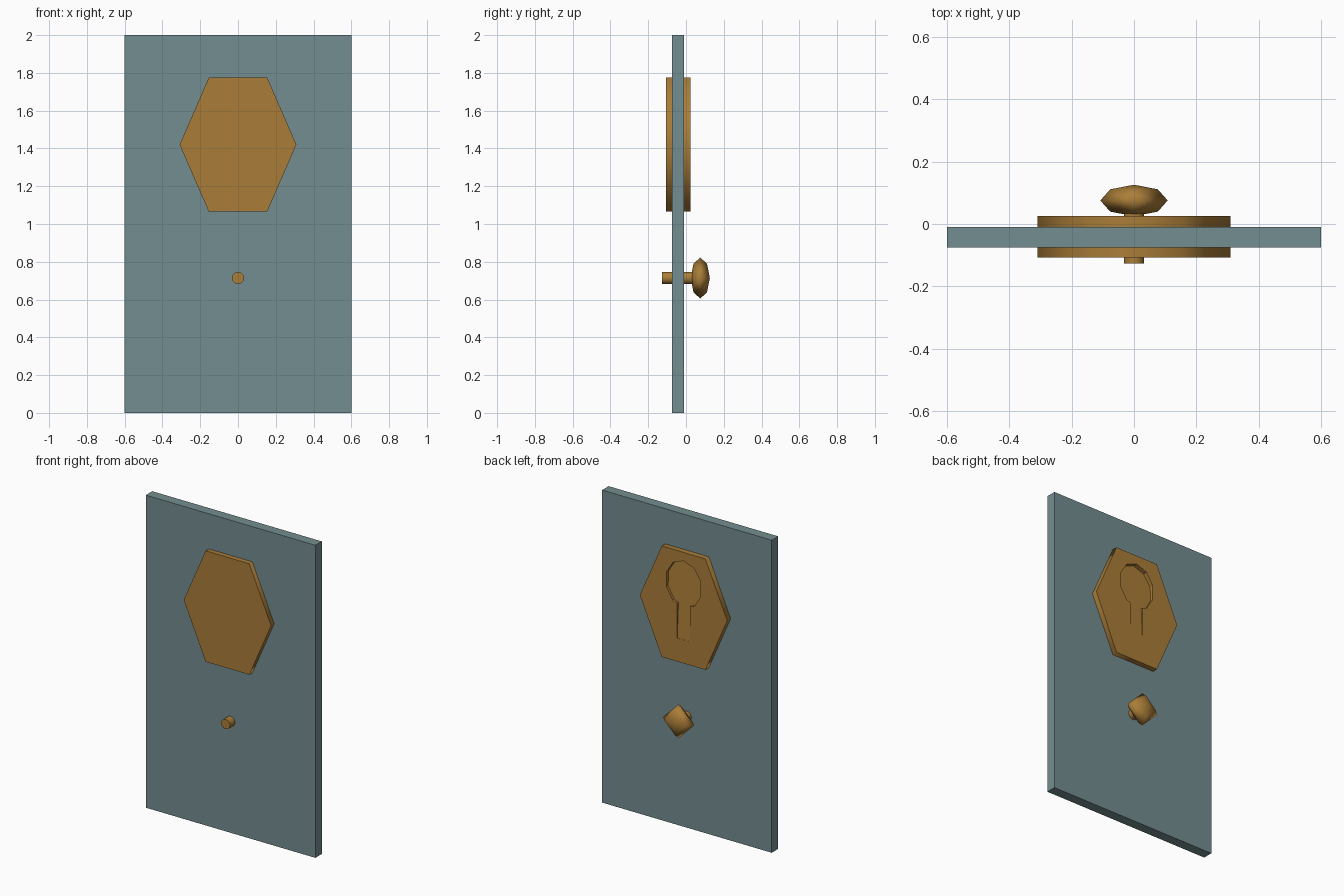
import bpy, bmesh, math
from mathutils import Matrix

if "Cube" in bpy.data.objects:
    bpy.data.objects.remove(bpy.data.objects["Cube"])


def material(name, rgb):
    m = bpy.data.materials.new(name)
    m.diffuse_color = (*rgb, 1)
    m.use_nodes = True
    m.node_tree.nodes["Principled BSDF"].inputs["Base Color"].default_value = m.diffuse_color
    return m


slate = material("slate_blue", (0.175, 0.27, 0.28))
brass = material("brass", (0.40, 0.205, 0.04))


def finish(name, bm, mat, smooth=None):
    bmesh.ops.recalc_face_normals(bm, faces=bm.faces)
    me = bpy.data.meshes.new(name)
    bm.to_mesh(me)
    bm.free()
    me.materials.append(mat)
    ob = bpy.data.objects.new(name, me)
    bpy.context.collection.objects.link(ob)
    if smooth:
        bpy.ops.object.select_all(action='DESELECT')
        bpy.context.view_layer.objects.active = ob
        ob.select_set(True)
        bpy.ops.object.shade_smooth_by_angle(angle=math.radians(smooth))
    return ob


def prism(name, outline, front, back, mat, smooth=None):
    """Extrude an x-z outline along y; front is a function of z."""
    bm = bmesh.new()
    a = [bm.verts.new((x, front(z), z)) for x, z in outline]
    b = [bm.verts.new((x, back, z)) for x, z in outline]
    bm.faces.new(a)
    bm.faces.new(b[::-1])
    n = len(a)
    for i in range(n):
        j = (i + 1) % n
        bm.faces.new((a[j], a[i], b[i], b[j]))
    return finish(name, bm, mat, smooth)


def ellipse(n, rx, rz, cz, start=0.0):
    return [(rx * math.cos(start + math.tau * i / n),
             cz + rz * math.sin(start + math.tau * i / n)) for i in range(n)]


# Door slab
prism("door_slab", [(-0.6, 0), (0.6, 0), (0.6, 2), (-0.6, 2)],
      lambda z: -0.075, -0.010, slate)

# Hexagonal plate running through the slab
plate = prism("hexagon_plate", ellipse(6, 0.309, 0.41, 1.42),
              lambda z: -0.107, 0.025, brass, 70)

# Keyhole recess on the back, deepening towards the top
head = ellipse(10, 0.128, 0.15, 1.57, math.radians(-54))[:9]
keyhole = head + [(-0.045, 1.44), (-0.045, 1.215), (0.045, 1.215), (0.045, 1.44)]
cutter = prism("keyhole_cutter", keyhole,
               lambda z: 0.024 - 0.028 * (z - 1.215) / 0.505, 0.06, brass)
cutter.hide_render = True
cutter.hide_viewport = True
cut = plate.modifiers.new("keyhole", 'BOOLEAN')
cut.operation = 'DIFFERENCE'
cut.solver = 'EXACT'
cut.object = cutter

# Spindle through the slab
prism("knob_spindle", ellipse(12, 0.032, 0.032, 0.714),
      lambda z: -0.126, 0.06, brass, 40)

# Flattened four-sided knob on the back
bm = bmesh.new()
bmesh.ops.create_uvsphere(bm, u_segments=4, v_segments=4, radius=1)
bmesh.ops.transform(bm, verts=bm.verts,
                    matrix=Matrix.Translation((0, 0.0755, 0.714))
                    @ Matrix.Diagonal((0.108, 0.0505, 0.108, 1))
                    @ Matrix.Rotation(math.radians(90), 4, 'X'))
finish("door_knob", bm, brass, 180)
